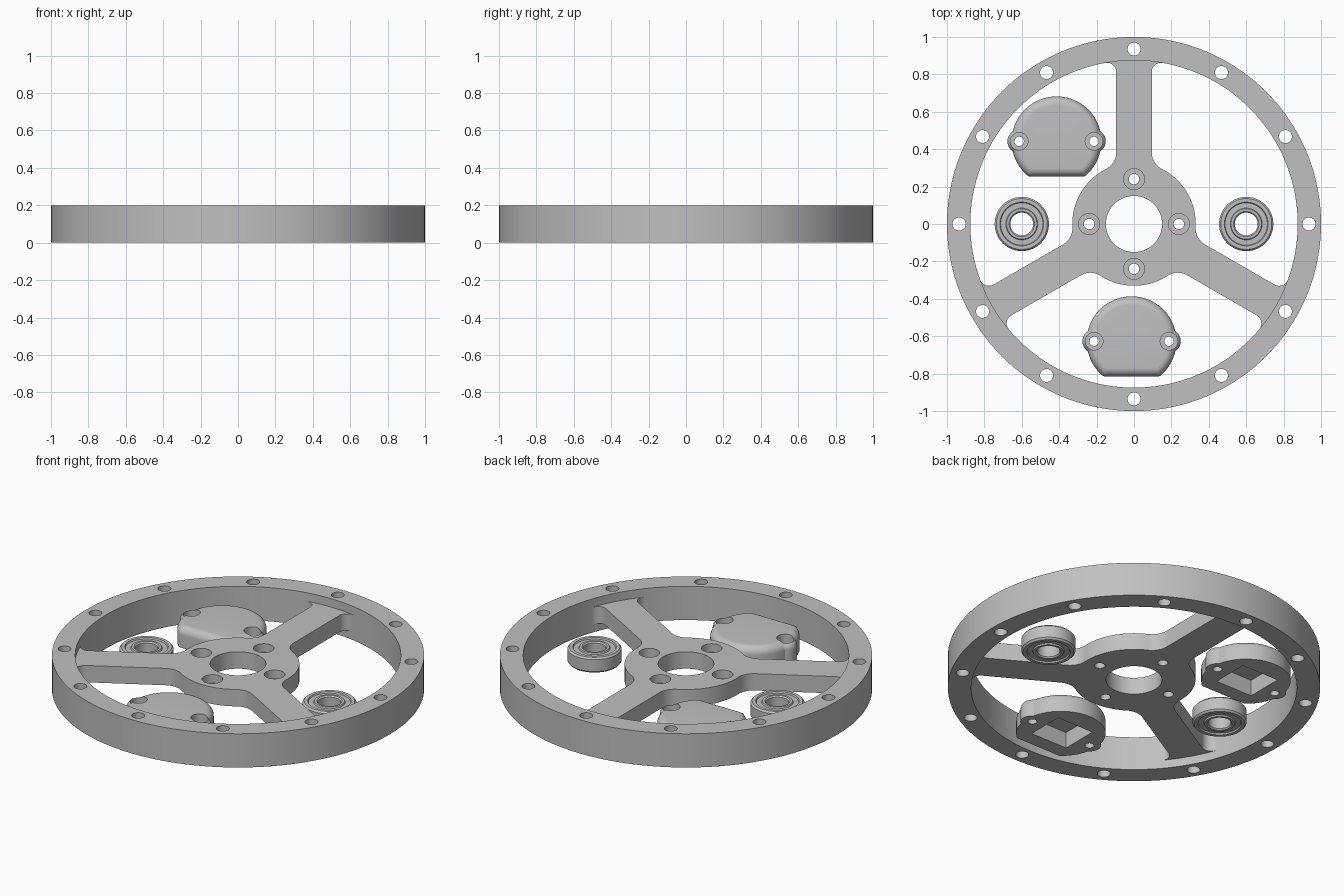
import bpy, bmesh, math
from math import sin, cos, pi, sqrt, radians
from mathutils import Matrix

if "Cube" in bpy.data.objects:
    bpy.data.objects.remove(bpy.data.objects["Cube"])

grey = bpy.data.materials.new("grey metal")
grey.diffuse_color = (0.53, 0.53, 0.53, 1)
grey.use_nodes = True
grey.node_tree.nodes["Principled BSDF"].inputs["Base Color"].default_value = grey.diffuse_color


def make(name, bm, loc=(0, 0, 0)):
    bmesh.ops.recalc_face_normals(bm, faces=bm.faces)
    me = bpy.data.meshes.new(name)
    bm.to_mesh(me)
    bm.free()
    ob = bpy.data.objects.new(name, me)
    ob.location = loc
    bpy.context.collection.objects.link(ob)
    me.materials.append(grey)
    return ob


def loft(name, rings, loc=(0, 0, 0), closed=False):
    """Skin a stack of equal point loops; cap both ends unless closed."""
    bm = bmesh.new()
    loops = [[bm.verts.new(p) for p in r] for r in rings]
    n = len(rings[0])
    pairs = list(zip(loops, loops[1:])) + ([(loops[-1], loops[0])] if closed else [])
    for a, b in pairs:
        for i in range(n):
            j = (i + 1) % n
            bm.faces.new((a[i], a[j], b[j], b[i]))
    if not closed:
        bm.faces.new(loops[0])
        bm.faces.new(loops[-1])
    return make(name, bm, loc)


def circle(r, z, n):
    return [(r * cos(2 * pi * i / n), r * sin(2 * pi * i / n), z) for i in range(n)]


def lathe(name, profile, loc=(0, 0, 0), n=64):
    return loft(name, [circle(r, z, n) for r, z in profile], loc, True)


def drill(bm, x, y, r, z0, z1, n=32):
    bmesh.ops.create_cone(bm, cap_ends=True, segments=n, radius1=r, radius2=r, depth=z1 - z0,
                          matrix=Matrix.Translation((x, y, (z0 + z1) / 2)))


def cut(ob, bm):
    """Subtract the cutter mesh from the part."""
    cutter = make("cutter", bm, ob.location)
    cutter.hide_render = True
    m = ob.modifiers.new("cut", 'BOOLEAN')
    m.operation, m.solver, m.object = 'DIFFERENCE', 'EXACT', cutter
    bpy.context.view_layer.objects.active = ob
    bpy.ops.object.modifier_apply(modifier=m.name)
    bpy.data.objects.remove(cutter)


def arc(cx, cy, r, a0, a1, n):
    return [(cx + r * cos(a0 + (a1 - a0) * i / n), cy + r * sin(a0 + (a1 - a0) * i / n))
            for i in range(n + 1)]


# outer rim with twelve bolt holes
rim = lathe("rim", [(1, 0), (1, 0.2), (0.875, 0.2), (0.875, 0)], n=144)
bm = bmesh.new()
for i in range(12):
    drill(bm, 0.935 * cos(i * pi / 6), 0.935 * sin(i * pi / 6), 0.035, -0.1, 0.3)
cut(rim, bm)

# hub and three spokes: right half of the upright spoke, mirrored and turned
HUB, RIM, HALF, R1, R2 = 0.33, 0.875, 0.095, 0.1, 0.05
x1 = HALF + R1
y1 = sqrt((HUB + R1) ** 2 - x1 ** 2)
x2 = HALF + R2
y2 = sqrt((RIM - R2) ** 2 - x2 ** 2)
t1, t2 = math.atan2(y1, x1), math.atan2(y2, x2)
half = arc(0, 0, HUB, radians(30), t1, 10)[:-1]
half += arc(x1, y1, R1, t1 + pi, pi, 10)[::1] if t1 + pi < pi else arc(x1, y1, R1, pi + t1, pi, 10)
half += arc(x2, y2, R2, pi, t2, 10)
half += arc(0, 0, RIM + 0.003, t2, pi / 2, 6)
sector = half + [(-x, y) for x, y in half[-2:0:-1]]
outline = []
for k in range(3):
    a = k * 2 * pi / 3
    outline += [(x * cos(a) - y * sin(a), x * sin(a) + y * cos(a)) for x, y in sector]
    end = half[0]
    outline.append((-end[0] * cos(a) - end[1] * sin(a), -end[0] * sin(a) + end[1] * cos(a)))
clean = [p for i, p in enumerate(outline) if math.dist(p, outline[i - 1]) > 1e-4]
hub = loft("hub_and_spokes", [[(x, y, z) for x, y in clean] for z in (0.05, 0.15)])
bm = bmesh.new()
drill(bm, 0, 0, 0.15, -0.1, 0.3, 64)
cut(hub, bm)
for r, z in ((0.028, -0.1), (0.056, 0.1)):
    bm = bmesh.new()
    for i in range(4):
        drill(bm, 0.24 * cos(i * pi / 2), 0.24 * sin(i * pi / 2), r, z, 0.3)
    cut(hub, bm)

# ball bearings: chamfered races with recessed shields on both sides
top = [(0.145, 0.08), (0.136, 0.09), (0.117, 0.09), (0.113, 0.082), (0.085, 0.082),
       (0.081, 0.09), (0.068, 0.09), (0.061, 0.083)]
profile = top + [(r, 0.09 - z) for r, z in reversed(top)]
bearings = [lathe(f"bearing_{s}", profile, (x, 0, 0)) for s, x in (("left", -0.6), ("right", 0.6))]

# rounded covers with two screw ears and a pocket underneath
DOME, EAR, EAR_X, FLAT, H, F = 0.24, 0.063, 0.2, 0.188, 0.12, 0.045


def cover_loop(d, z, n=180):
    pts = []
    for i in range(n):
        a = 2 * pi * (i + 0.5) / n
        t = DOME - d
        disc = (EAR - d) ** 2 - (EAR_X * sin(a)) ** 2
        if disc > 0:
            t = max(t, EAR_X * abs(cos(a)) + sqrt(disc))
        if sin(a) < 0:
            t = min(t, (FLAT - d) / -sin(a))
        pts.append((t * cos(a), t * sin(a), z))
    return pts


covers = []
for name, x, y in (("rear", -0.414, 0.442), ("front", -0.013, -0.627)):
    rings = [cover_loop(0, 0)]
    for i in range(9):
        a = i * pi / 16
        rings.append(cover_loop(F * (1 - cos(a)), H - F + F * sin(a)))
    cover = loft(f"{name}_cover", rings, (x, y, 0))
    for r, z in ((0.025, -0.1), (0.047, 0.04)):
        bm = bmesh.new()
        for s in (-1, 1):
            drill(bm, s * EAR_X, 0, r, z, 0.3)
        cut(cover, bm)
    bm = bmesh.new()
    bmesh.ops.create_cube(bm, size=1, matrix=Matrix.Translation((0, 0.01, 0)) @
                          Matrix.Diagonal((0.24, 0.22, 0.19, 1)))
    cut(cover, bm)
    covers.append(cover)

# smooth round surfaces, keep hard edges
for ob in [rim, hub] + bearings + covers:
    bpy.ops.object.select_all(action='DESELECT')
    ob.select_set(True)
    bpy.context.view_layer.objects.active = ob
    bpy.ops.object.shade_smooth_by_angle(angle=radians(30))
